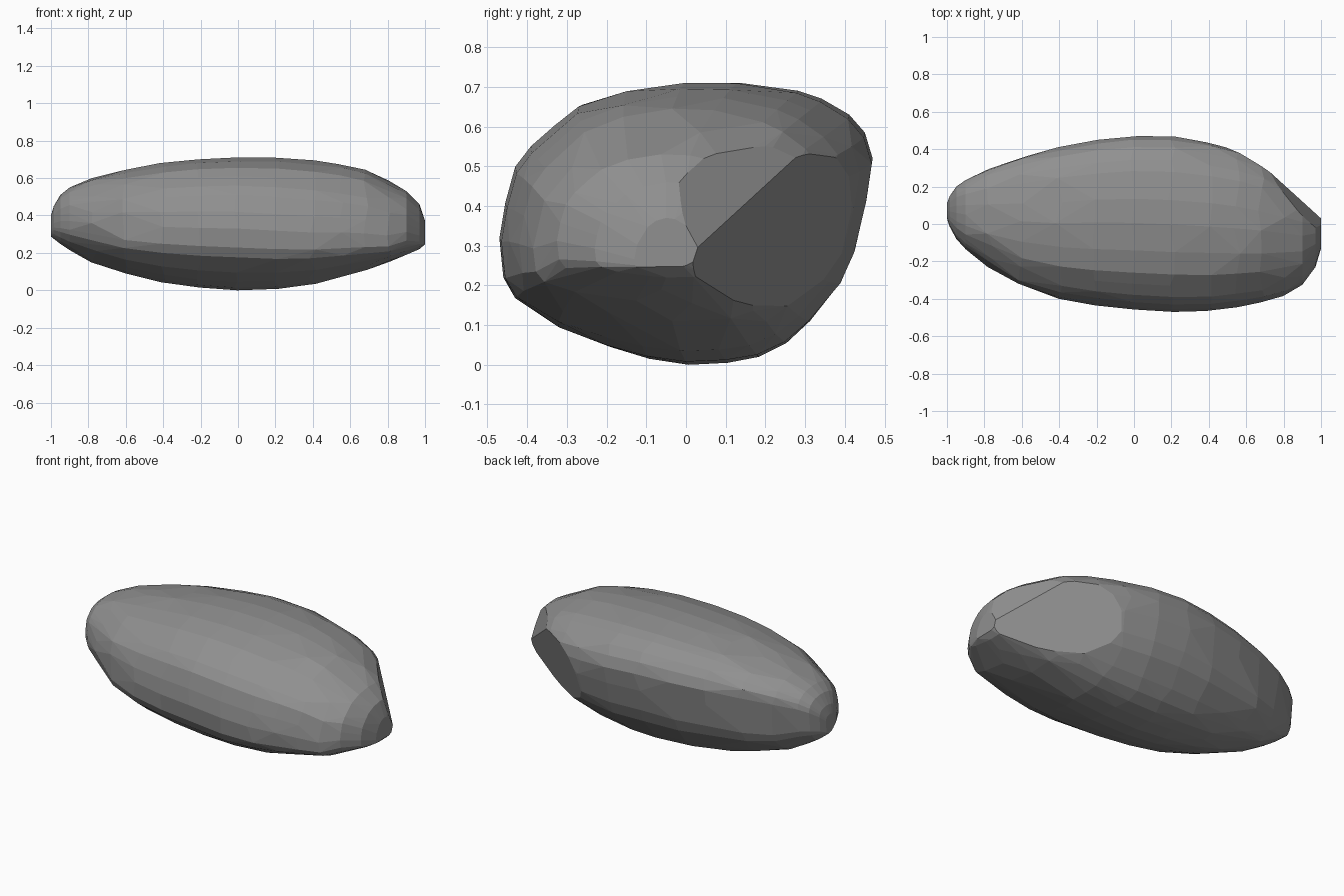
import bpy, bmesh, math, random
from mathutils import Vector

if "Cube" in bpy.data.objects:
    bpy.data.objects.remove(bpy.data.objects["Cube"])

random.seed(4)

# Cross-section of the rock at its middle (y, z)
SECTION = [(0.13, .71), (.28, .69), (.34, .67), (.41, .63), (.45, .585), (.47, .52),
           (.455, .42), (.425, .29), (.39, .21), (.31, .11), (.25, .055), (.18, .02),
           (.1, .005), (0, 0), (-.1, .015), (-.2, .045), (-.32, .095), (-.43, .175),
           (-.46, .23), (-.47, .33), (-.455, .42), (-.43, .51), (-.39, .56),
           (-.33, .61), (-.27, .655), (-.15, .69), (0, .71)]

# Stations along the length: x, back y, front y, bottom z, top z
STATIONS = [(-1, .11, .03, .29, .40), (-.985, .15, -.015, .28, .45),
            (-.95, .2, -.08, .248, .51), (-.9, .235, -.135, .215, .55),
            (-.77, .295, -.23, .15, .60), (-.6, .36, -.33, .09, .643),
            (-.4, .41, -.40, .043, .68), (-.2, .45, -.435, .015, .7),
            (0, .47, -.457, 0, .71), (.2, .468, -.47, .008, .71),
            (.4, .437, -.465, .035, .695), (.55, .40, -.445, .075, .675),
            (.68, .35, -.42, .11, .645), (.8, .275, -.385, .155, .59),
            (.9, .20, -.325, .19, .53), (.97, .13, -.23, .22, .46),
            (1, 0.03, -.13, .25, .37)]


def droop(x, u, v):
    """Lower the flanks of the right half and the lower back of the left half."""
    w = 2 * u - 1
    if x > 0 or (w > 0 and v < .5):
        return .08 * abs(x) * w * w * (1 if abs(x) < .85 else .5)
    return 0


def cut_flat(bm, point, normal):
    """Slice off everything beyond a plane and close the cut."""
    geom = bm.verts[:] + bm.edges[:] + bm.faces[:]
    res = bmesh.ops.bisect_plane(bm, geom=geom, plane_co=point, plane_no=normal,
                                 clear_outer=True)
    edges = [e for e in res["geom_cut"] if isinstance(e, bmesh.types.BMEdge)]
    if edges:
        bmesh.ops.contextual_create(bm, geom=edges)


# Rock body: sections scaled along the length, wrapped in a faceted hull
bm = bmesh.new()
for x, back, front, low, high in STATIONS:
    for y, z in SECTION:
        u, v = (y + .47) / .94, z / .71
        shift = random.uniform(-.02, .02) if abs(x) < .9 else 0
        bm.verts.new((x + shift, front + u * (back - front),
                      low + v * (high - low) - droop(x, u, v)))
res = bmesh.ops.convex_hull(bm, input=bm.verts[:])
loose = {g for g in res["geom_interior"] + res["geom_unused"]
         if isinstance(g, bmesh.types.BMVert)}
bmesh.ops.delete(bm, geom=list(loose), context='VERTS')

# Shallow chipped facets at the back of the right end
n = Vector((.053, .084, -.028)).normalized()
tip = Vector((1, 0, .31))
cut_flat(bm, tip + n * .028, n)
cut_flat(bm, tip + Vector((0, 0, .04)), Vector((.75, .55, .3)).normalized())

# Merge nearly coplanar triangles into broader facets
bmesh.ops.dissolve_limit(bm, angle_limit=math.radians(2.5), verts=bm.verts[:],
                         edges=bm.edges[:])
bmesh.ops.recalc_face_normals(bm, faces=bm.faces[:])

mesh = bpy.data.meshes.new("rock")
bm.to_mesh(mesh)
bm.free()
rock = bpy.data.objects.new("rock", mesh)
bpy.context.collection.objects.link(rock)

# Dark stone colour
stone = bpy.data.materials.new("stone")
stone.diffuse_color = (.28, .28, .28, 1)
stone.use_nodes = True
stone.node_tree.nodes["Principled BSDF"].inputs["Base Color"].default_value = stone.diffuse_color
mesh.materials.append(stone)
